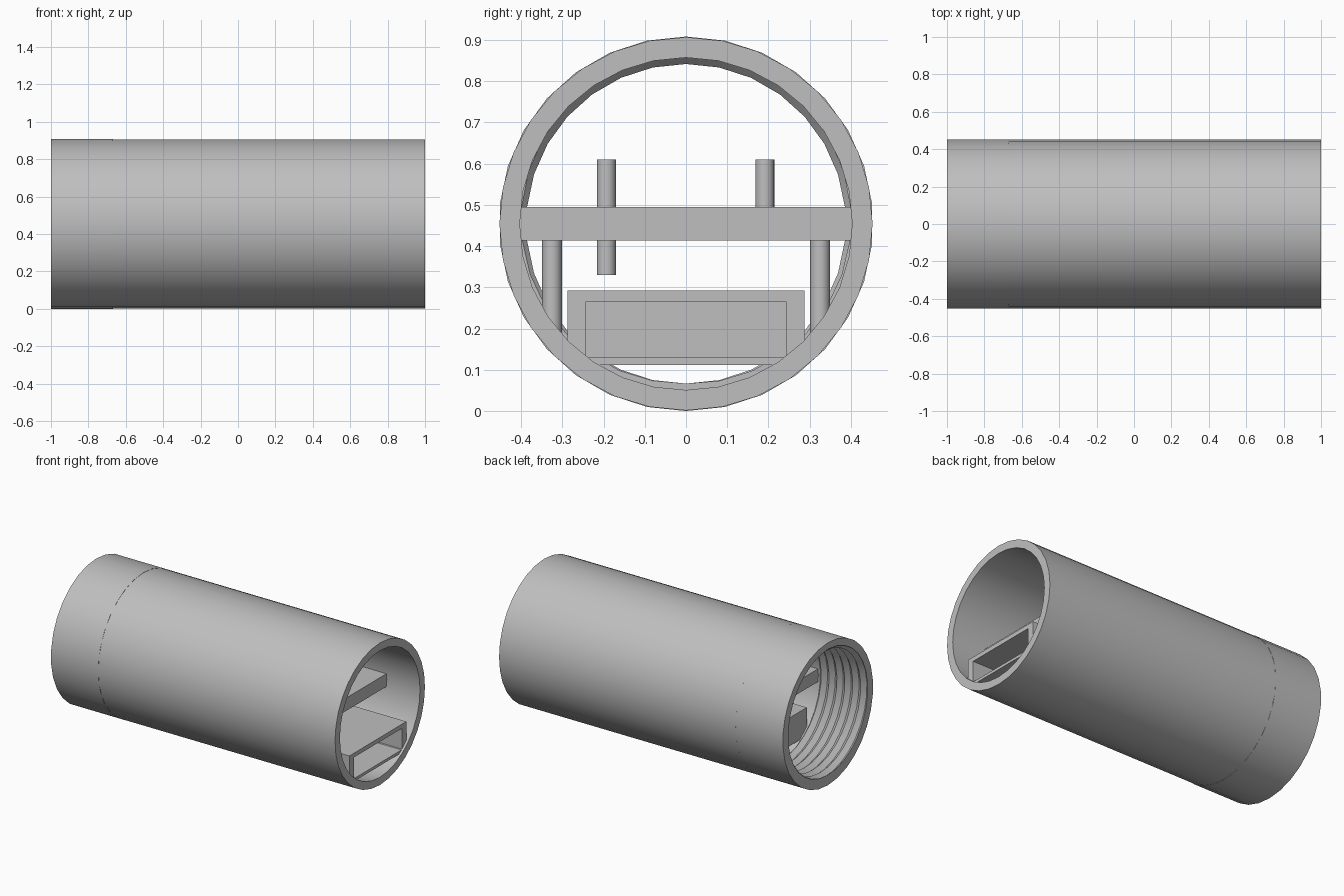
import bpy
import bmesh
from math import sin, cos, pi, radians
from mathutils import Matrix

if "Cube" in bpy.data.objects:
    bpy.data.objects.remove(bpy.data.objects["Cube"])

R = 0.454            # outer radius, also the height of the axis
JOINT = -0.667       # where the threaded end meets the main tube

grey = bpy.data.materials.new("plain grey")
grey.use_nodes = True
COLOUR = (0.52, 0.52, 0.52, 1)
grey.diffuse_color = COLOUR
grey.node_tree.nodes["Principled BSDF"].inputs["Base Color"].default_value = COLOUR


def finish(name, bm, smooth=0):
    """Turn a bmesh into a named object, optionally smooth shaded."""
    bmesh.ops.remove_doubles(bm, verts=bm.verts[:], dist=1e-5)
    bmesh.ops.recalc_face_normals(bm, faces=bm.faces[:])
    mesh = bpy.data.meshes.new(name)
    bm.to_mesh(mesh)
    bm.free()
    mesh.materials.append(grey)
    obj = bpy.data.objects.new(name, mesh)
    bpy.context.collection.objects.link(obj)
    if smooth:
        bpy.ops.object.select_all(action="DESELECT")
        obj.select_set(True)
        bpy.context.view_layer.objects.active = obj
        bpy.ops.object.shade_smooth_by_angle(angle=radians(smooth))
    return obj


def sweep(name, section, sides):
    """Sweep a closed (x, radius) section, given per turn, about the tube axis."""
    bm = bmesh.new()
    rings = []
    for i in range(sides + 1):
        a = 2 * pi * i / sides
        rings.append([bm.verts.new((x, r * sin(a), R + r * cos(a)))
                      for x, r in section(i / sides)])
    for a, b in zip(rings, rings[1:]):
        for j in range(len(a)):
            k = (j + 1) % len(a)
            bm.faces.new((a[j], a[k], b[k], b[j]))
    bmesh.ops.dissolve_degenerate(bm, dist=1e-6, edges=bm.edges[:])
    return finish(name, bm, 20)


def box(lo, hi):
    bm = bmesh.new()
    size = [h - l for l, h in zip(lo, hi)]
    mid = [(h + l) / 2 for l, h in zip(lo, hi)]
    bmesh.ops.create_cube(bm, size=1, matrix=Matrix.Translation(mid) @ Matrix.Diagonal((*size, 1)))
    return bm


def pin(name, x, y, z0, z1, radius):
    bm = bmesh.new()
    bmesh.ops.create_cone(bm, cap_ends=True, segments=24, radius1=radius, radius2=radius,
                          depth=z1 - z0, matrix=Matrix.Translation((x, y, (z0 + z1) / 2)))
    finish(name, bm, 30)


# Main tube
sweep("main_tube", lambda t: [(JOINT, 0.4525), (1, 0.4525), (1, 0.403), (JOINT, 0.403)], 32)

# Threaded end: the inner side is a helical triangle wave
CREST, ROOT, TURNS = 0.3875, 0.412, 6
PITCH = (JOINT + 1) / TURNS


def thread(t):
    points = [(JOINT, R), (-1, R)]
    for k in range(2 * TURNS + 3):
        x = min(max(-1 + PITCH * (k / 2 - t), -1), JOINT)
        phase = ((x + 1) / PITCH + t) % 1
        points.append((x, ROOT - (ROOT - CREST) * (1 - abs(2 * phase - 1))))
    return points


sweep("threaded_end", thread, 30)

# Shelf across the middle
finish("shelf", box((-0.65, -0.41, 0.413), (0.766, 0.41, 0.495)))

# Tray: a box hollowed from its open end
bm = box((-0.65, -0.287, 0.112), (0.985, 0.287, 0.292))
mouth = max(bm.faces, key=lambda f: f.calc_center_median().x)
for depth in (0, 1.58):
    mouth = bmesh.ops.extrude_discrete_faces(bm, faces=[mouth])["faces"][0]
    for v in mouth.verts:
        v.co.x -= depth
        v.co.y = 0.242 if v.co.y > 0 else -0.242
        v.co.z = 0.265 if v.co.z > 0.2 else 0.13
finish("tray", bm)

# Posts carrying the shelf, and pins through and above it
for x, end in ((-0.5, "back"), (0.5, "front")):
    for y, side in ((-0.325, "right"), (0.325, "left")):
        pin(f"{end}_{side}_post", x, y, 0.19, 0.42, 0.024)
    pin(f"{end}_through_pin", x, -0.193, 0.33, 0.61, 0.023)
    pin(f"{end}_upper_pin", x, 0.191, 0.48, 0.61, 0.023)
